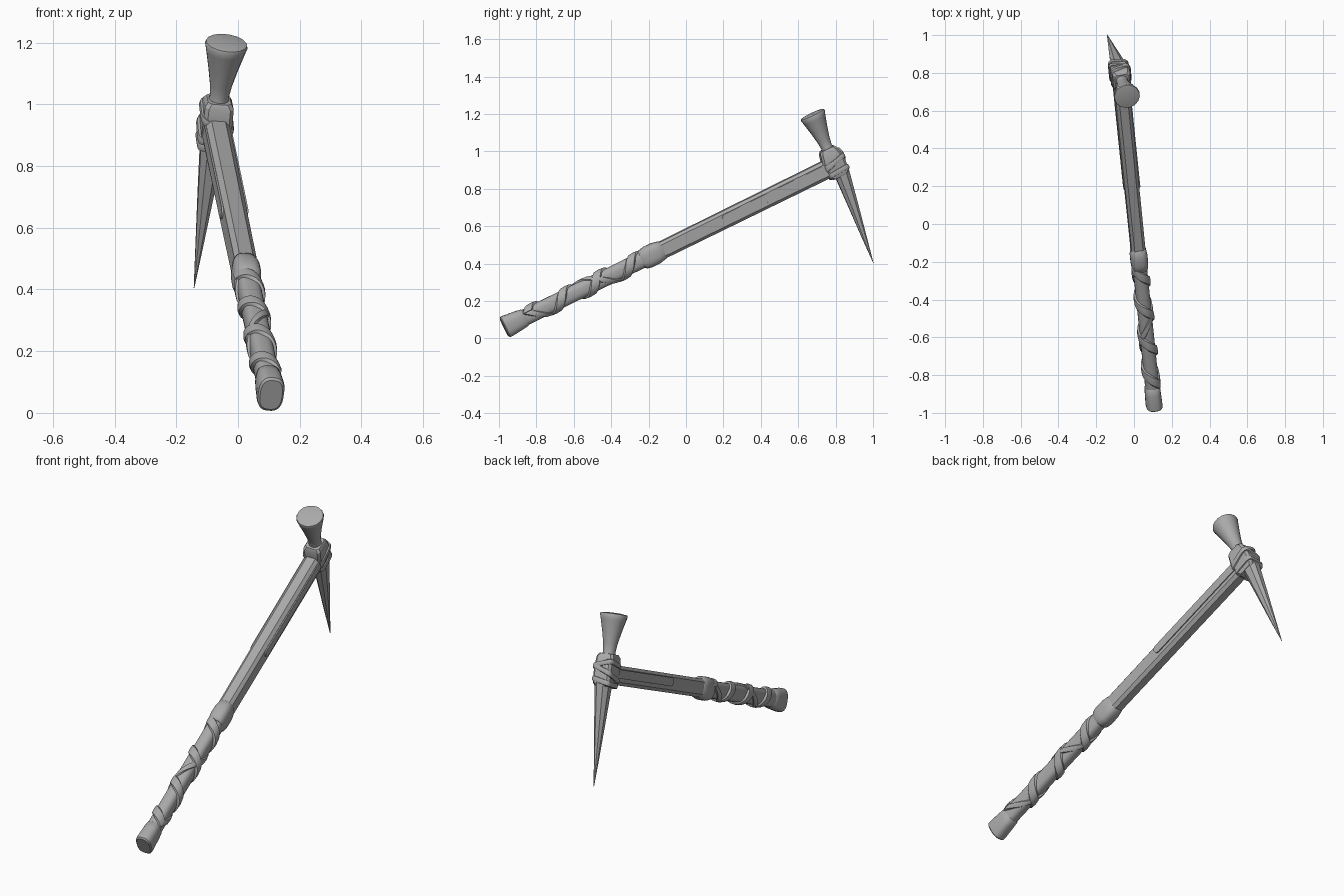
import bpy, bmesh, math
from mathutils import Vector

if "Cube" in bpy.data.objects:
    bpy.data.objects.remove(bpy.data.objects["Cube"])

# Local frame: U along the handle, W towards the hammer face, V sideways
U = Vector((-0.092, 0.894, 0.439)).normalized()
W = Vector((0.127, -0.426, 0.894))
W = (W - U * W.dot(U)).normalized()
V = U.cross(W)
C = Vector((0.026, -0.18, 0.447))        # centre of the collar

grey = bpy.data.materials.new("plain grey")
grey.diffuse_color = (0.4, 0.4, 0.4, 1)
grey.use_nodes = True
grey.node_tree.nodes["Principled BSDF"].inputs["Base Color"].default_value = grey.diffuse_color


def P(u, v, w):
    return C + U * u + V * v + W * w


def oval(a, b, n=24, e=2.0):
    """Oval (e=2) to rounded rectangle (e>2) outline."""
    pts = []
    for i in range(n):
        t = 2 * math.pi * (i + 0.5) / n
        c, s = math.cos(t), math.sin(t)
        pts.append((a * math.copysign(abs(c) ** (2 / e), c),
                    b * math.copysign(abs(s) ** (2 / e), s)))
    return pts


def chamfered(a, b, c):
    """Rectangle with cut corners."""
    return [(a, b - c), (a - c, b), (c - a, b), (-a, b - c),
            (-a, c - b), (c - a, -b), (a - c, -b), (a, c - b)]


def loft(name, rings, closed=False, angle=35, cyclic=True):
    """Skin a list of equally long point rings; cap the ends when open."""
    bm = bmesh.new()
    rows = [[bm.verts.new(p) for p in r] for r in rings]
    n = len(rows[0])
    for i in range(len(rows) if closed else len(rows) - 1):
        a, b = rows[i], rows[(i + 1) % len(rows)]
        for j in range(n):
            k = (j + 1) % n
            bm.faces.new((a[j], a[k], b[k], b[j]))
    if not closed:
        bm.faces.new(rows[0])
        bm.faces.new(rows[-1])
    bmesh.ops.recalc_face_normals(bm, faces=bm.faces)
    me = bpy.data.meshes.new(name)
    bm.to_mesh(me)
    bm.free()
    me.materials.append(grey)
    ob = bpy.data.objects.new(name, me)
    bpy.context.collection.objects.link(ob)
    bpy.ops.object.select_all(action='DESELECT')
    ob.select_set(True)
    bpy.context.view_layer.objects.active = ob
    bpy.ops.object.shade_smooth_by_angle(angle=math.radians(angle))
    return ob


def along_u(name, steps, **kw):
    return loft(name, [[P(u, v, w) for v, w in s] for u, s in steps], **kw)


def along_w(name, steps, **kw):
    return loft(name, [[P(uc + p, q, w) for p, q in s] for w, uc, s in steps], **kw)


# Wooden shaft and thinner grip core
along_u("shaft", [(-0.05, chamfered(0.037, 0.046, 0.015)),
                  (1.08, chamfered(0.039, 0.049, 0.016))], angle=25)
along_u("grip", [(u, oval(0.037, 0.044, 24, 2.6)) for u in (-0.80, 0.0)])

# Flared butt cap
along_u("butt_cap", [(u, oval(a, b, 28, 2.7)) for u, a, b in (
    (-0.886, 0.036, 0.052), (-0.880, 0.042, 0.060), (-0.865, 0.044, 0.060),
    (-0.80, 0.042, 0.053), (-0.765, 0.040, 0.048), (-0.758, 0.035, 0.042))])

# Bulging collar between grip and shaft
along_u("collar", [(u, oval(a, b, 28, 2.8)) for u, a, b in (
    (-0.065, 0.037, 0.046), (-0.055, 0.043, 0.054), (-0.025, 0.046, 0.060),
    (0.02, 0.046, 0.059), (0.058, 0.041, 0.051), (0.064, 0.036, 0.045))])


# Grip wraps: a broad winding crossed by a thinner reverse one
def winding(name, pitch, sense, width, thick, top_u):
    rings = []
    u0, u1, n = -0.74, -0.05, 110
    for i in range(n + 1):
        u = u0 + (u1 - u0) * i / n
        t = math.pi / 2 + sense * 2 * math.pi * (u - top_u) / pitch
        ring = []
        for du, dr in ((-1, -0.006), (-0.7, thick * 0.8), (0, thick),
                       (0.7, thick * 0.8), (1, -0.006)):
            ring.append(P(u + du * width / 2, (0.038 + dr) * math.cos(t),
                          (0.045 + dr) * math.sin(t)))
        rings.append(ring)
    loft(name, rings, angle=50)


winding("grip_wrap", 0.205, 1, 0.07, 0.012, -0.296)
winding("grip_wrap_reverse", 0.41, -1, 0.06, 0.009, -0.40)

# Side strips with rounded ends, on both flanks of the shaft
for side, label in ((1, "right"), (-1, "left")):
    outline = [(1.06, -0.014), (1.06, 0.03)]
    for i in range(9):
        t = math.pi / 2 + math.pi * i / 8
        outline.append((0.44 + 0.022 * math.cos(t), 0.008 + 0.022 * math.sin(t)))
    loft("side_strip_" + label,
         [[P(u, side * v, w) for u, w in outline] for v in (0.03, 0.044)])

# Head block with eased edges
along_w("head_block", [(w, 1.092, chamfered(a, b, 0.012)) for w, a, b in (
    (-0.065, 0.045, 0.040), (-0.05, 0.056, 0.046), (0.03, 0.062, 0.048),
    (0.085, 0.050, 0.047), (0.10, 0.040, 0.038))], angle=30)

# Flared hammer with slightly domed face
along_w("hammer", [(w, u, oval(r, r, 16)) for w, u, r in (
    (0.08, 1.093, 0.036), (0.11, 1.094, 0.031), (0.15, 1.095, 0.036),
    (0.21, 1.097, 0.049), (0.27, 1.099, 0.064), (0.292, 1.10, 0.070),
    (0.300, 1.10, 0.067), (0.305, 1.10, 0.035))], angle=40)

# Long tapering spike
along_w("spike", [(w, u, chamfered(a, b, 0.55 * b)) for w, u, a, b in (
    (-0.03, 1.110, 0.042, 0.040), (-0.08, 1.105, 0.039, 0.037),
    (-0.25, 1.087, 0.026, 0.025), (-0.42, 1.068, 0.013, 0.012),
    (-0.563, 1.053, 0.001, 0.001))], angle=30)


# Slanted straps bound around the head
def strap(name, w0, tilt_u, tilt_v, half, a, b):
    rings = []
    for p, q in oval(1, 1, 48, 4.5):
        ring = []
        for dw, dr in ((-1, -0.012), (-0.75, 0.005), (0, 0.008),
                       (0.75, 0.005), (1, -0.012)):
            ring.append(P(1.095 + p * (a + dr), q * (b + dr),
                          w0 + tilt_u * p + tilt_v * q + dw * half))
        rings.append(ring)
    loft(name, rings, closed=True, angle=50)


strap("strap_top", 0.038, 0.012, -0.016, 0.015, 0.059, 0.049)
strap("strap_middle", 0.002, 0.018, 0.018, 0.016, 0.060, 0.050)
strap("strap_bottom", -0.042, 0.004, 0.010, 0.016, 0.055, 0.047)
